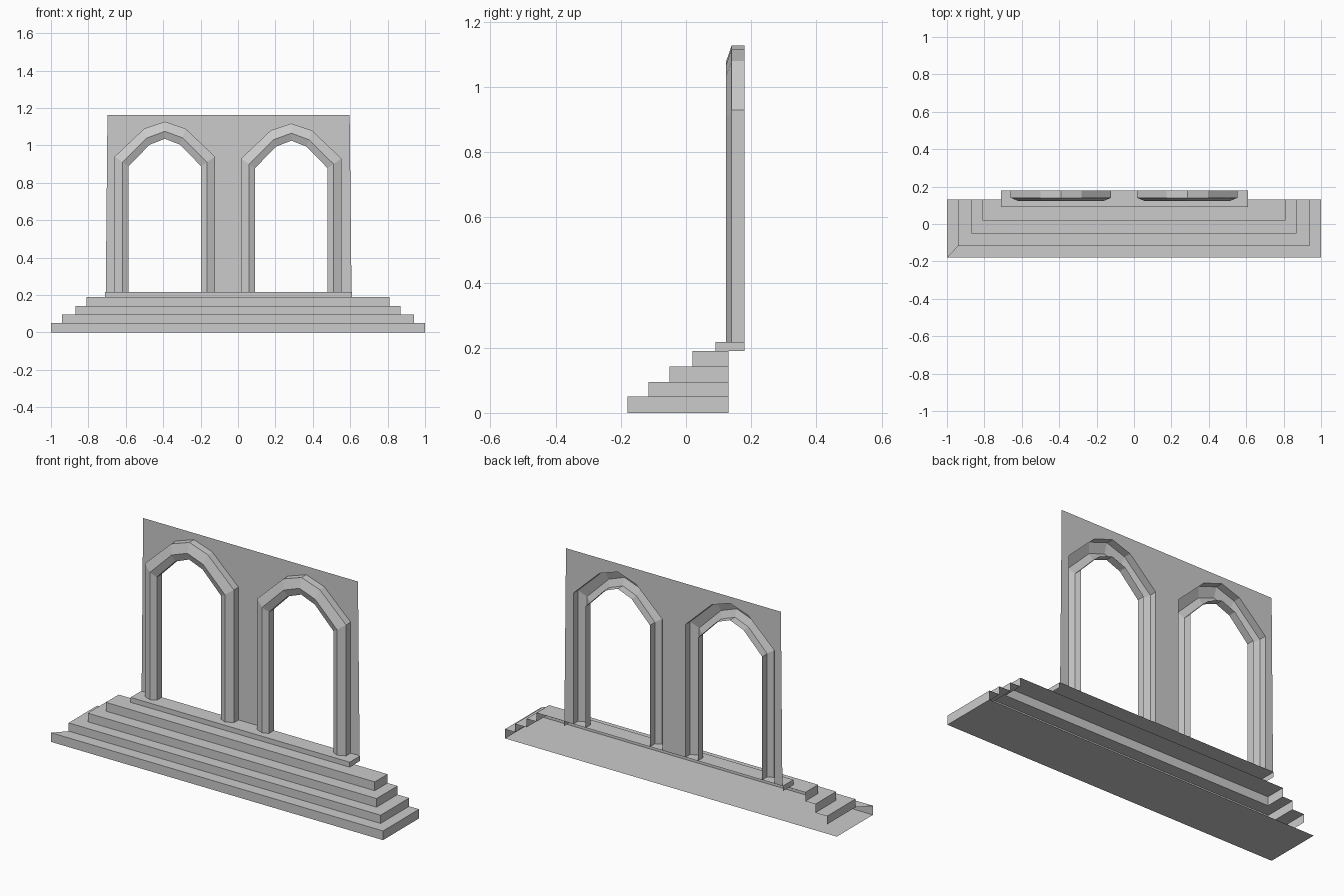
import bpy

if "Cube" in bpy.data.objects:
    bpy.data.objects.remove(bpy.data.objects["Cube"])


def make(name, faces):
    """Build a flat-shaded object from lists of corner points, sharing equal corners."""
    index, verts, polys = {}, [], []
    for face in faces:
        poly = []
        for p in face:
            key = tuple(round(c, 5) for c in p)
            if key not in index:
                index[key] = len(verts)
                verts.append(key)
            poly.append(index[key])
        polys.append(poly)
    mesh = bpy.data.meshes.new(name)
    mesh.from_pydata(verts, [], polys)
    mesh.update()
    ob = bpy.data.objects.new(name, mesh)
    bpy.context.collection.objects.link(ob)
    return ob


# Stairs: hollow shell, open at the back
BACK = 0.13
steps = [  # half width, front y, bottom z, top z
    (1.0, -0.18, 0.0, 0.05),
    (0.94, -0.115, 0.05, 0.095),
    (0.87, -0.05, 0.095, 0.142),
    (0.81, 0.02, 0.142, 0.19),
]
for i, (w, f, b, t) in enumerate(steps):
    faces = [
        [(-w, f, b), (w, f, b), (w, f, t), (-w, f, t)],
        [(w, f, b), (w, BACK, b), (w, BACK, t), (w, f, t)],
    ]
    if i > 0:
        faces.append([(-w, BACK, b), (-w, f, b), (-w, f, t), (-w, BACK, t)])
    if i == 0:
        faces.append([(-w, BACK, b), (w, BACK, b), (w, f, b), (-w, f, b)])
    if i < 3:
        nw, nf = steps[i + 1][:2]
        faces.append([(-w, f, t), (w, f, t), (nw, nf, t), (-nw, nf, t)])
        faces.append([(w, f, t), (w, BACK, t), (nw, BACK, t), (nw, nf, t)])
        if i > 0:  # lowest step has no left end
            faces.append([(-w, BACK, t), (-w, f, t), (-nw, nf, t), (-nw, BACK, t)])
    else:
        faces.append([(-w, f, t), (w, f, t), (w, BACK, t), (-w, BACK, t)])
    make(f"stair_step_{i + 1}", faces)

# Sill slab under the wall, open below and behind
L, R, F, B, Z0, Z1 = -0.71, 0.61, 0.09, 0.18, 0.19, 0.217
make("sill", [
    [(L, F, Z0), (R, F, Z0), (R, F, Z1), (L, F, Z1)],
    [(R, F, Z0), (R, B, Z0), (R, B, Z1), (R, F, Z1)],
    [(L, B, Z0), (L, F, Z0), (L, F, Z1), (L, B, Z1)],
    [(L, F, Z1), (R, F, Z1), (R, B, Z1), (L, B, Z1)],
])


def arch_line(half, spring, shoulder_x, shoulder_z, apex):
    """Arch outline from left foot over the apex to right foot, as (x, z)."""
    left = [(-half, Z1), (-half, spring), (-shoulder_x, shoulder_z)]
    return left + [(0, apex)] + [(-x, z) for x, z in reversed(left)]


outer = arch_line(0.268, 0.94, 0.11, 1.09, 1.127)
ridge = arch_line(0.226, 0.91, 0.095, 1.04, 1.075)
inner = arch_line(0.194, 0.888, 0.082, 1.003, 1.035)
section = [(outer, 0.18), (outer, 0.14), (ridge, 0.122), (inner, 0.137), (inner, 0.18)]
places = {"left": (-0.391, 0.0), "right": (0.285, -0.01)}


def placed(line, y, cx, dz):
    return [(x + cx, y, z + (dz if z > Z1 else 0)) for x, z in line]


# Arch trims: a bevelled channel following the outline, open behind
for side, (cx, dz) in places.items():
    rails = [placed(line, y, cx, dz) for line, y in section]
    faces = []
    for a, b in zip(rails, rails[1:]):
        for k in range(len(a) - 1):
            faces.append([a[k], b[k], b[k + 1], a[k + 1]])
    make(f"{side}_arch_trim", faces)

# Thin wall panel with both arch openings cut from its lower edge
outline = [(-0.707, B, Z1)]
for cx, dz in places.values():
    outline += placed(outer, B, cx, dz)
outline += [(0.607, B, Z1), (0.597, B, 1.163), (-0.698, B, 1.163)]
make("wall_panel", [outline])
